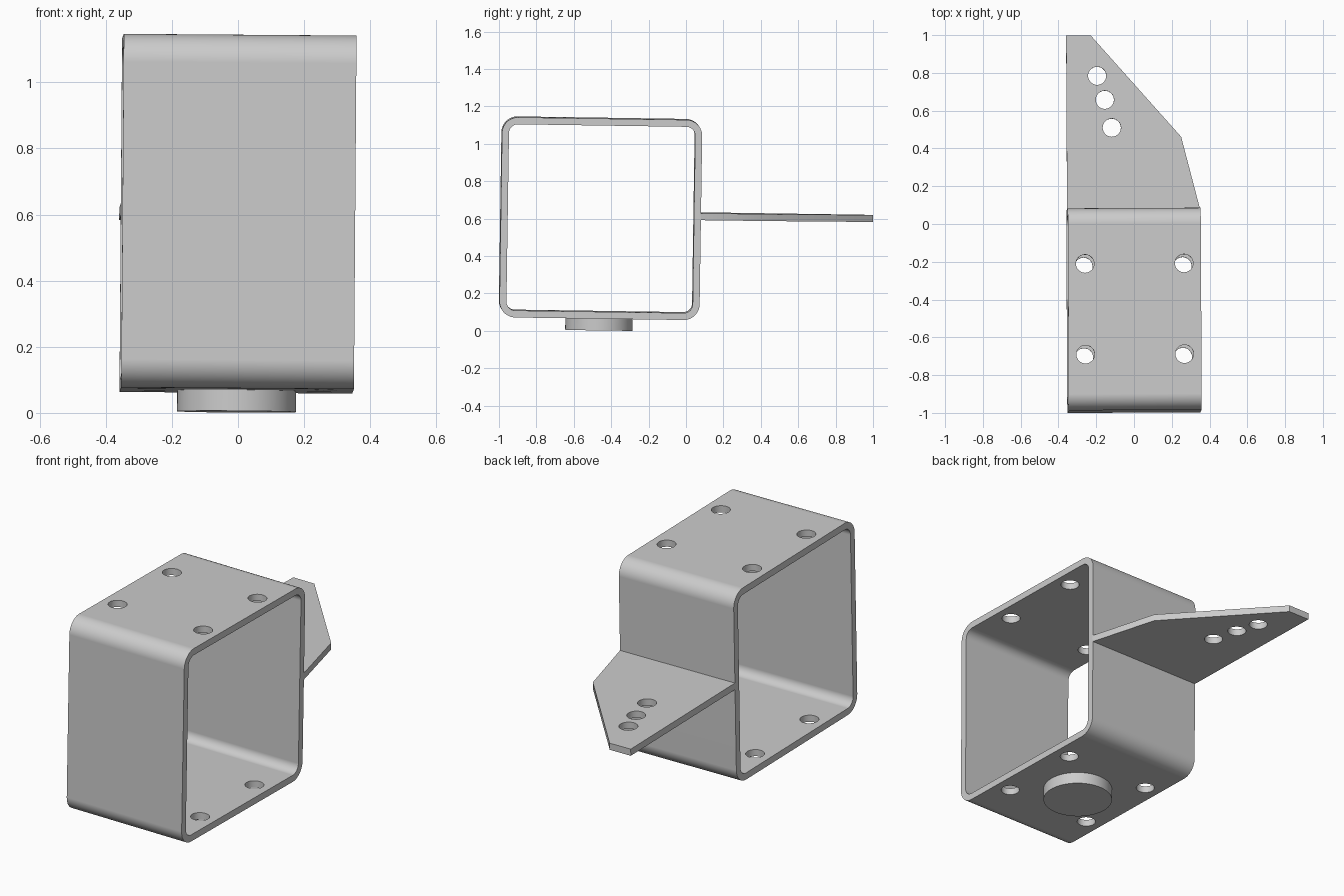
import bpy, bmesh, math
from mathutils import Matrix, Euler

cube = bpy.data.objects.get("Cube")
if cube:
    bpy.data.objects.remove(cube, do_unlink=True)

# Whole bracket sits very slightly tilted
PLACE = Matrix.Translation((0, -0.457, 0.6025)) @ Euler((-0.015, 0.0075, 0.005)).to_matrix().to_4x4()
HALF_W, SIDE, WALL, RADIUS = 0.352, 0.535, 0.037, 0.085
HOLE = 0.048

grey = bpy.data.materials.new("plain grey")
grey.use_nodes = True
GREY = (0.6, 0.6, 0.6, 1)
grey.diffuse_color = GREY
grey.node_tree.nodes["Principled BSDF"].inputs["Base Color"].default_value = GREY


def make_object(name, bm):
    bmesh.ops.recalc_face_normals(bm, faces=bm.faces)
    mesh = bpy.data.meshes.new(name)
    bm.to_mesh(mesh)
    bm.free()
    mesh.materials.append(grey)
    obj = bpy.data.objects.new(name, mesh)
    bpy.context.collection.objects.link(obj)
    obj.matrix_world = PLACE
    return obj


def cylinder(bm, x, y, z, radius, depth, segments=48):
    bmesh.ops.create_cone(bm, cap_ends=True, segments=segments, radius1=radius, radius2=radius,
                          depth=depth, matrix=Matrix.Translation((x, y, z)))


def rounded_square(half, radius, steps=12):
    pts = []
    for q, (sy, sz) in enumerate([(1, 1), (-1, 1), (-1, -1), (1, -1)]):
        for i in range(steps + 1):
            a = math.pi / 2 * (q + i / steps)
            pts.append((sy * (half - radius) + radius * math.cos(a),
                        sz * (half - radius) + radius * math.sin(a)))
    return pts


def select_only(obj):
    bpy.ops.object.select_all(action='DESELECT')
    obj.select_set(True)
    bpy.context.view_layer.objects.active = obj


def drill(obj, centres, depth):
    bm = bmesh.new()
    for x, y in centres:
        cylinder(bm, x, y, 0, HOLE, depth)
    cutter = make_object("hole_cutter", bm)
    cutter.hide_render = True
    bpy.context.view_layer.update()
    mod = obj.modifiers.new("holes", 'BOOLEAN')
    mod.operation = 'DIFFERENCE'
    mod.solver = 'EXACT'
    mod.object = cutter
    select_only(obj)
    bpy.ops.object.modifier_apply(modifier=mod.name)
    bpy.data.objects.remove(cutter, do_unlink=True)


def smooth(obj):
    select_only(obj)
    bpy.ops.object.shade_smooth_by_angle(angle=math.radians(30))
    mod = obj.modifiers.new("flat_sides", 'WEIGHTED_NORMAL')
    mod.keep_sharp = True


# Square tube, open at both sides
bm = bmesh.new()
loops = []
for half, radius in ((SIDE, RADIUS), (SIDE - WALL, RADIUS - WALL)):
    for x in (-HALF_W, HALF_W):
        loops.append([bm.verts.new((x, y, z)) for y, z in rounded_square(half, radius)])
outer_r, outer_l, inner_r, inner_l = loops
n = len(outer_r)
for a, b in ((outer_r, outer_l), (inner_r, inner_l), (outer_r, inner_r), (outer_l, inner_l)):
    for i in range(n):
        j = (i + 1) % n
        bm.faces.new((a[i], a[j], b[j], b[i]))
tube = make_object("square_tube", bm)
drill(tube, [(x, y) for x in (-0.262, 0.262) for y in (-0.24, 0.24)], 2)
smooth(tube)

# Tapered mounting plate on the back
bm = bmesh.new()
outline = [(-HALF_W, SIDE - 0.01), (HALF_W, SIDE - 0.01), (HALF_W, SIDE),
           (0.254, 0.917), (-0.223, 1.457), (-HALF_W, 1.457)]
face = bm.faces.new([bm.verts.new((x, y, 0)) for x, y in outline])
ext = bmesh.ops.extrude_face_region(bm, geom=[face])
for v in ext["geom"]:
    if isinstance(v, bmesh.types.BMVert):
        v.co.z += WALL
plate = make_object("back_plate", bm)
drill(plate, [(-0.189, 1.242), (-0.149, 1.115), (-0.113, 0.967)], 0.4)
smooth(plate)

# Round boss under the tube
bm = bmesh.new()
top, bottom = -SIDE + 0.01, -0.599
cylinder(bm, 0, 0, (top + bottom) / 2, 0.18, top - bottom, 96)
smooth(make_object("bottom_boss", bm))
